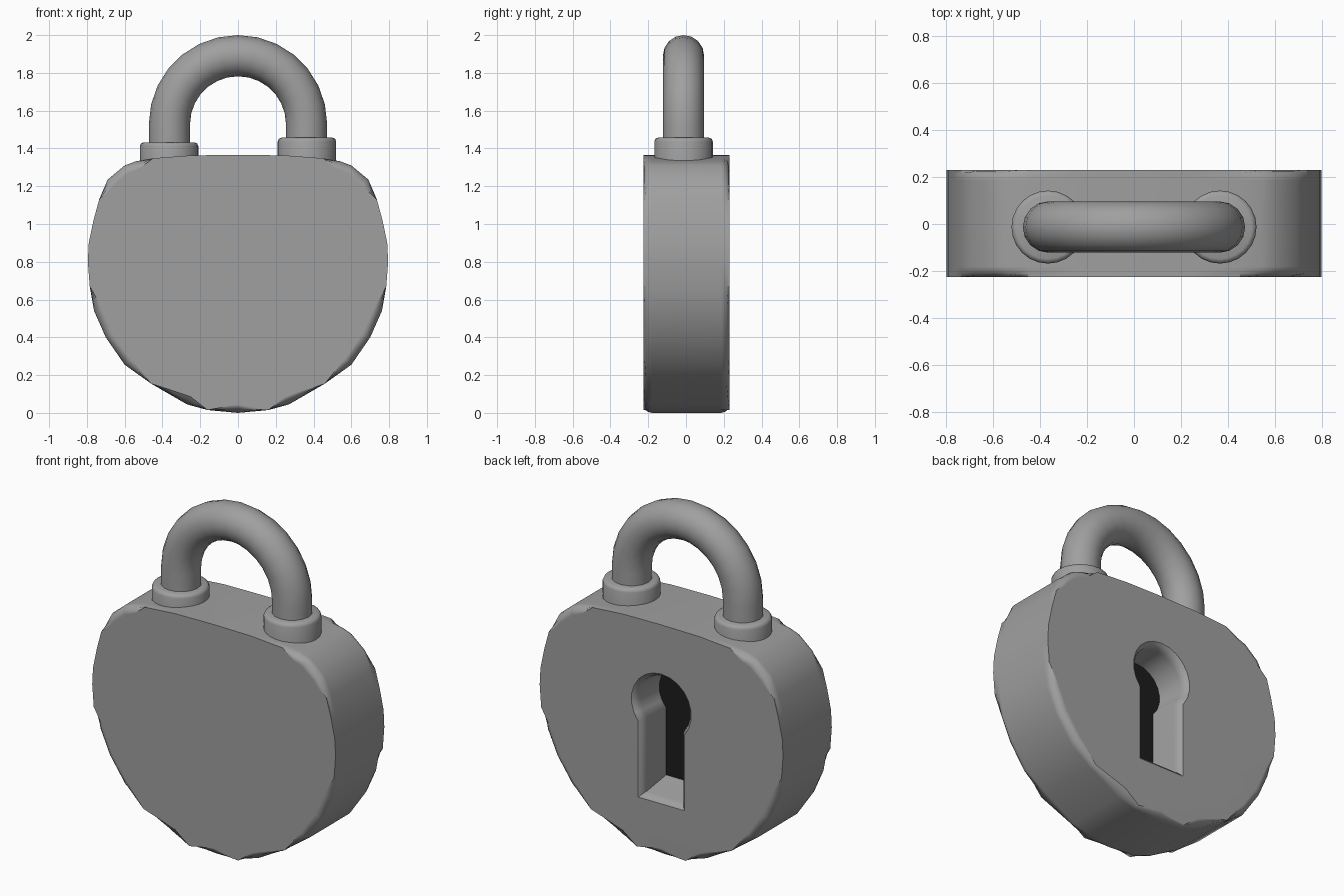
import bpy, bmesh, math
from mathutils import Vector

if "Cube" in bpy.data.objects:
    bpy.data.objects.remove(bpy.data.objects["Cube"])


def material(name, v):
    m = bpy.data.materials.new(name)
    m.diffuse_color = (v, v, v, 1)
    m.use_nodes = True
    m.node_tree.nodes["Principled BSDF"].inputs["Base Color"].default_value = m.diffuse_color
    return m


GREY = material("grey metal", 0.35)
DARK = material("dark keyhole", 0.012)


def finish(name, bm, mat):
    bmesh.ops.recalc_face_normals(bm, faces=bm.faces[:])
    me = bpy.data.meshes.new(name)
    bm.to_mesh(me)
    bm.free()
    ob = bpy.data.objects.new(name, me)
    bpy.context.collection.objects.link(ob)
    me.materials.append(mat)
    return ob


def smooth(ob, angle=40):
    bpy.ops.object.select_all(action='DESELECT')
    ob.select_set(True)
    bpy.context.view_layer.objects.active = ob
    bpy.ops.object.shade_smooth_by_angle(angle=math.radians(angle))


def loft(rings, closed_caps=True):
    """Skin a list of rings (equal point counts) and cap both ends."""
    bm = bmesh.new()
    loops = [[bm.verts.new(p) for p in r] for r in rings]
    n = len(loops[0])
    for a, b in zip(loops, loops[1:]):
        for i in range(n):
            j = (i + 1) % n
            bm.faces.new((a[i], a[j], b[j], b[i]))
    if closed_caps:
        bm.faces.new(loops[0])
        bm.faces.new(loops[-1][::-1])
    return bm


# Body: rounded outline, mirrored, extruded in depth, with soft rims
half = [(0.25, 1.363), (0.45, 1.348), (0.54, 1.332), (0.60, 1.31), (0.69, 1.235),
        (0.735, 1.13), (0.765, 1.02), (0.79, 0.90), (0.795, 0.80), (0.785, 0.67),
        (0.762, 0.54), (0.70, 0.40), (0.60, 0.255), (0.46, 0.155), (0.27, 0.045),
        (0.16, 0.015)]
outline = [(0, 1.366)] + half + [(0, 0.0)] + [(-x, z) for x, z in reversed(half)]
Y0, Y1 = -0.225, 0.23
bm = loft([[(x, y, z) for x, z in outline] for y in (Y0, Y1)])
rims = [e for e in bm.edges if abs(e.verts[0].co.y - e.verts[1].co.y) < 1e-5]
bmesh.ops.bevel(bm, geom=rims, offset=0.045, segments=3, profile=0.5, affect='EDGES')
body = finish("body", bm, GREY)


# Keyhole: round top and straight slot, sunk into the back with a flared rim
def keyhole(y, grow, lift=0.0):
    r, w, zc, zb = 0.17 + grow, 0.125 + grow, 0.88, 0.335 - grow + lift
    a0 = -math.acos(w / r)
    pts = [(w, y, zb)]
    for i in range(17):
        a = a0 + (math.pi - 2 * a0) * i / 16
        pts.append((r * math.cos(a), y, zc + r * math.sin(a)))
    return pts + [(-w, y, zb)]


FLOOR = 0.02
cutter = finish("keyhole_cutter", loft([
    keyhole(0.25, 0.045), keyhole(0.229, 0.025), keyhole(0.218, 0.011),
    keyhole(0.20, 0.002), keyhole(0.18, 0.0), keyhole(FLOOR, -0.012, 0.025)]), GREY)
cutter.hide_render = True
mod = body.modifiers.new("keyhole", 'BOOLEAN')
mod.operation, mod.solver, mod.object = 'DIFFERENCE', 'EXACT', cutter
bpy.ops.object.select_all(action='DESELECT')
bpy.context.view_layer.objects.active = body
body.select_set(True)
bpy.ops.object.modifier_apply(modifier=mod.name)
bpy.data.objects.remove(cutter)
smooth(body)
body.modifiers.new("soft shading", 'WEIGHTED_NORMAL').keep_sharp = True

# Dark floor at the bottom of the keyhole
finish("keyhole_floor", loft([keyhole(FLOOR - 0.002, -0.012, 0.025),
                              keyhole(FLOOR + 0.005, -0.012, 0.025)]), DARK)

# Collars around the shackle legs (the right one sits slightly higher)
CY = -0.013
for name, cx, top in (("left_collar", -0.365, 1.432), ("right_collar", 0.365, 1.457)):
    rings = []
    for r, z in ((0.155, 1.27), (0.155, top - 0.02), (0.149, top - 0.006), (0.135, top)):
        rings.append([(cx + r * math.cos(math.tau * i / 24),
                       CY + r * math.sin(math.tau * i / 24), z) for i in range(24)])
    smooth(finish(name, loft(rings), GREY), 50)

# Shackle: round bar swept along two legs and a half circle
R, ZC, T = 0.363, 1.528, 0.109
path = [(R, 1.36, 0.0)]
path += [(R * math.cos(a), ZC + R * math.sin(a), a)
         for a in (math.pi * i / 14 for i in range(15))]
path += [(-R, 1.36, math.pi)]
rings = []
for x, z, a in path:
    out = Vector((math.cos(a), 0, math.sin(a)))
    rings.append([Vector((x, CY, z)) + out * T * math.cos(t) + Vector((0, T * math.sin(t), 0))
                  for t in (math.tau * i / 16 for i in range(16))])
smooth(finish("shackle", loft(rings), GREY), 50)
